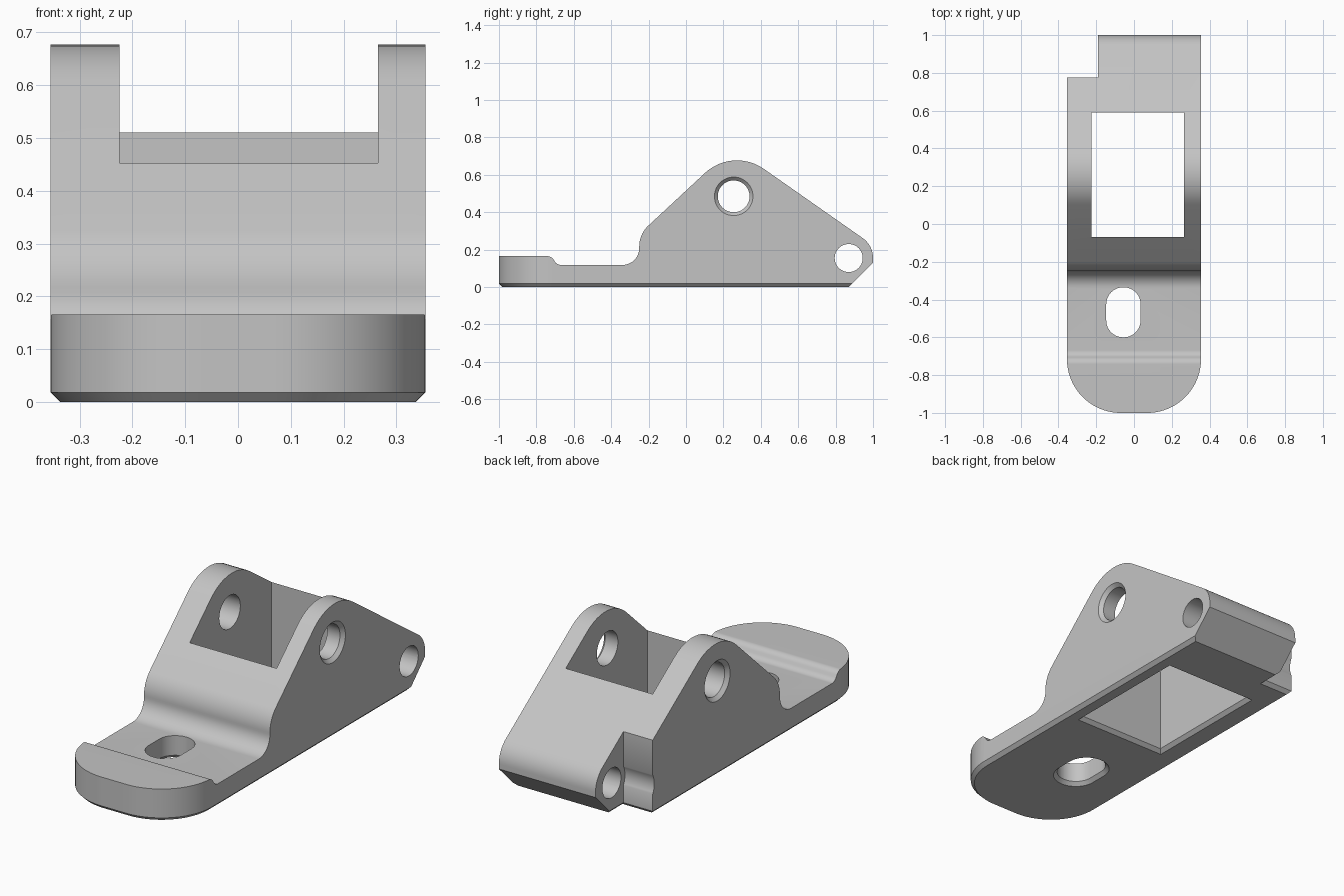
import bpy, bmesh, math
from mathutils import Vector

if "Cube" in bpy.data.objects:
    bpy.data.objects.remove(bpy.data.objects["Cube"], do_unlink=True)

grey = bpy.data.materials.new("plain_grey")
grey.use_nodes = True
colour = (0.55, 0.55, 0.55, 1)
grey.diffuse_color = colour
grey.node_tree.nodes["Principled BSDF"].inputs["Base Color"].default_value = colour


def rounded(points, steps=12):
    """Closed 2D outline; a third value on a point is its fillet radius."""
    out = []
    for i, p in enumerate(points):
        c = Vector(p[:2])
        if len(p) < 3:
            out.append(c)
            continue
        a = (Vector(points[i - 1][:2]) - c).normalized()
        b = (Vector(points[(i + 1) % len(points)][:2]) - c).normalized()
        half = math.acos(a.dot(b)) / 2
        centre = c + (a + b).normalized() * p[2] / math.sin(half)
        start = c + a * p[2] / math.tan(half) - centre
        end = c + b * p[2] / math.tan(half) - centre
        first = math.atan2(start.y, start.x)
        sweep = math.atan2(start.x * end.y - start.y * end.x, start.dot(end))
        for k in range(steps + 1):
            t = first + sweep * k / steps
            out.append(centre + p[2] * Vector((math.cos(t), math.sin(t))))
    # Drop points that coincide where two fillets meet
    return [p for i, p in enumerate(out) if (p - out[i - 1]).length > 1e-4]


def box_outline(x0, x1, y0, y1, r=0, grow=0):
    x0, x1, y0, y1 = x0 - grow, x1 + grow, y0 - grow, y1 + grow
    corner = (r + grow,) if r else ()
    return rounded([p + corner for p in ((x0, y0), (x1, y0), (x1, y1), (x0, y1))])


def loft(name, rings, bottom_bevel=0):
    """Capped solid through rings of 3D points."""
    bm = bmesh.new()
    loops = [[bm.verts.new(p) for p in ring] for ring in rings]
    n = len(loops[0])
    for lo, hi in zip(loops, loops[1:]):
        for i in range(n):
            j = (i + 1) % n
            bm.faces.new((lo[i], lo[j], hi[j], hi[i]))
    base = bm.faces.new(loops[0][::-1])
    bm.faces.new(loops[-1])
    bmesh.ops.recalc_face_normals(bm, faces=bm.faces)
    if bottom_bevel:
        bmesh.ops.bevel(bm, geom=list(base.edges), offset=bottom_bevel,
                        offset_type='OFFSET', segments=1, affect='EDGES')
    mesh = bpy.data.meshes.new(name)
    bm.to_mesh(mesh)
    bm.free()
    mesh.materials.append(grey)
    obj = bpy.data.objects.new(name, mesh)
    bpy.context.collection.objects.link(obj)
    return obj


def side_ring(x, outline):
    return [(x, p[0], p[1]) for p in outline]


def flat_ring(z, outline):
    return [(p[0], p[1], z) for p in outline]


def bore(name, y, z, stations):
    """Turned cutter along x; stations are (x, radius)."""
    turns = [math.tau * k / 48 for k in range(48)]
    return loft(name, [[(x, y + r * math.cos(t), z + r * math.sin(t)) for t in turns]
                       for x, r in stations])


def combine(body, tool, operation):
    mod = body.modifiers.new(tool.name, 'BOOLEAN')
    mod.operation, mod.solver, mod.object = operation, 'EXACT', tool
    bpy.context.view_layer.objects.active = body
    bpy.ops.object.modifier_apply(modifier=mod.name)
    bpy.data.objects.remove(tool, do_unlink=True)


W = 0.355       # half width
C = 0.018       # bottom chamfer

# Side profile: foot, toe lip, raised cheek and rear end
profile = rounded([
    (-1.1, -0.1), (-1.1, 0.165), (-0.72, 0.165, 0.04), (-0.69, 0.118, 0.04),
    (-0.25, 0.118, 0.09), (-0.25, 0.283, 0.15), (0.25, 0.748, 0.25),
    (1, 0.223, 0.13), (1, 0.13), (0.77, -0.1)])
bracket = loft("hinge_bracket", [side_ring(-0.5, profile), side_ring(0.5, profile)])

# Plan outline: rounded toe, square tail with a notch, chamfered underneath
plan = rounded([(-W, -1, 0.285), (W, -1, 0.285), (W, 1.05), (-0.19, 1.05),
                (-0.19, 0.775), (-W, 0.775)], 20)
combine(bracket, loft("plan_trim", [flat_ring(0, plan), flat_ring(1, plan)], C), 'INTERSECT')


# Window and foot slot, both flared at the underside
def pocket(name, *box):
    return loft(name, [flat_ring(z, box_outline(*box, grow=g))
                       for z, g in ((-C, 2 * C), (C, 0), (1.1, 0))])


combine(bracket, pocket("window_cutter", -0.225, 0.265, -0.068, 0.59), 'DIFFERENCE')
combine(bracket, pocket("slot_cutter", -0.147, 0.035, -0.6, -0.335, 0.09), 'DIFFERENCE')

# Pivot bore with chamfered mouths, rear pin bore and its clearance at the notch
r = 0.085
combine(bracket, bore("pivot_cutter", 0.255, 0.485, [
    (-W - C, r + 2 * C), (-W + C, r), (W - C, r), (W + C, r + 2 * C)]), 'DIFFERENCE')
combine(bracket, bore("pin_cutter", 0.87, 0.155, [(-0.5, 0.075), (0.5, 0.075)]), 'DIFFERENCE')
combine(bracket, bore("clearance_cutter", 0.87, 0.155, [(-0.5, 0.107), (-0.19, 0.107)]),
        'DIFFERENCE')

# Smooth fillets and bores, keep edges crisp
bpy.ops.object.select_all(action='DESELECT')
bracket.select_set(True)
bpy.context.view_layer.objects.active = bracket
bpy.ops.object.shade_smooth_by_angle(angle=math.radians(30))
